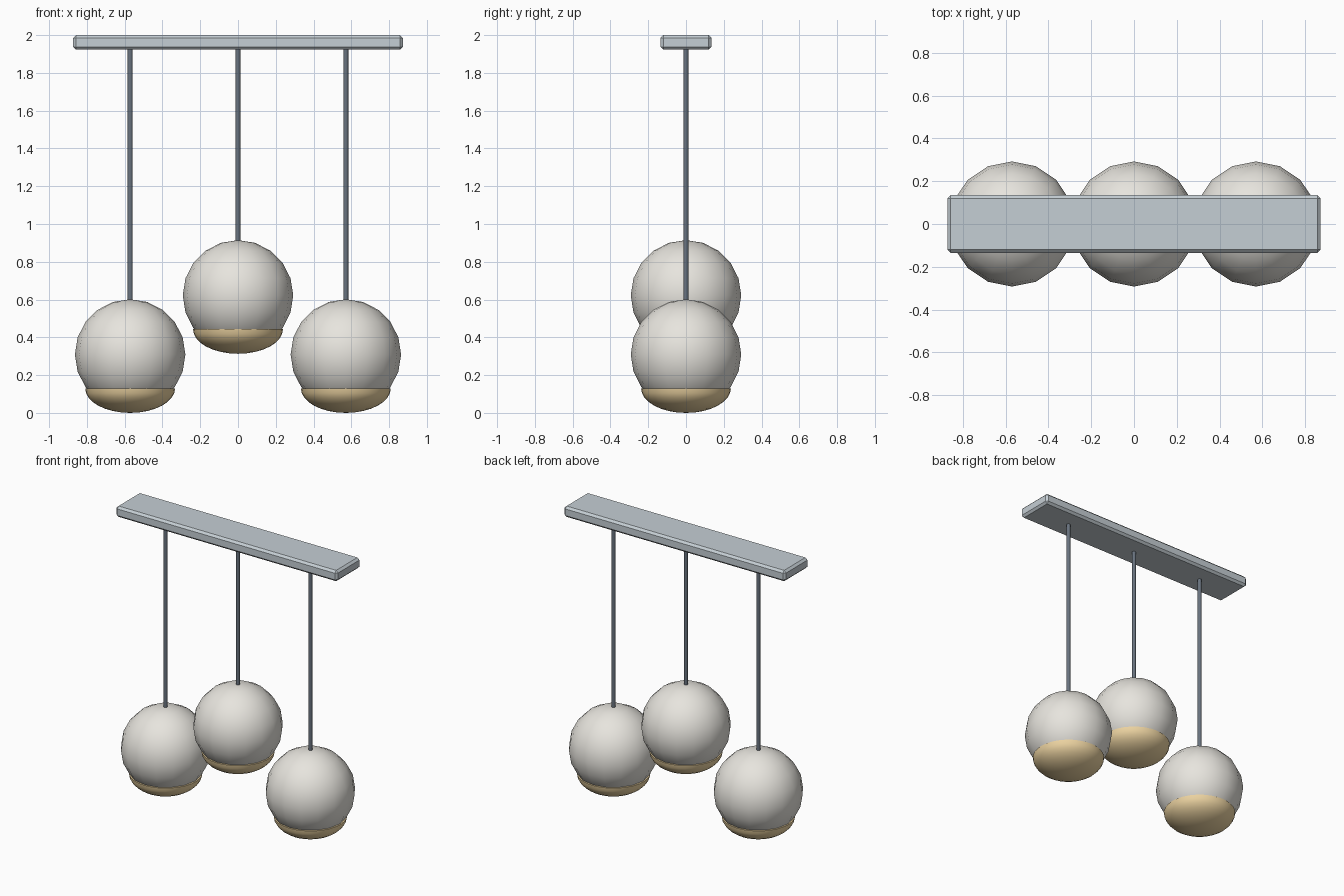
import bpy, bmesh, math
from mathutils import Matrix

if "Cube" in bpy.data.objects:
    bpy.data.objects.remove(bpy.data.objects["Cube"])


def material(name, rgb):
    m = bpy.data.materials.new(name)
    m.diffuse_color = (*rgb, 1)
    m.use_nodes = True
    m.node_tree.nodes["Principled BSDF"].inputs["Base Color"].default_value = m.diffuse_color
    return m


metal = material("brushed_metal", (0.56, 0.62, 0.66))
cord = material("dark_cord", (0.14, 0.17, 0.21))
shell = material("warm_white", (0.80, 0.78, 0.73))
amber = material("amber_glass", (0.85, 0.66, 0.36))


def add_object(name, bm, mat, loc, smooth=None):
    bmesh.ops.recalc_face_normals(bm, faces=bm.faces)
    me = bpy.data.meshes.new(name)
    bm.to_mesh(me)
    bm.free()
    me.materials.append(mat)
    ob = bpy.data.objects.new(name, me)
    bpy.context.collection.objects.link(ob)
    ob.location = loc
    if smooth:
        bpy.ops.object.select_all(action='DESELECT')
        ob.select_set(True)
        bpy.context.view_layer.objects.active = ob
        bpy.ops.object.shade_smooth_by_angle(angle=math.radians(smooth))
    return ob


# ceiling bar with chamfered edges
bm = bmesh.new()
bmesh.ops.create_cube(bm, size=1, matrix=Matrix.Diagonal((1.746, 0.27, 0.077, 1)))
bmesh.ops.bevel(bm, geom=bm.edges[:], offset=0.015, segments=1, affect='EDGES')
add_object("ceiling_bar", bm, metal, (0, 0, 1.9615))

R = 0.2925


def pendant(label, x, base):
    centre = base + 0.309
    # globe shade
    bm = bmesh.new()
    bmesh.ops.create_uvsphere(bm, u_segments=16, v_segments=10, radius=R)
    add_object(label + "_globe", bm, shell, (x, 0, centre), 40)

    # shallow glass bowl under the globe, closed on top
    bm = bmesh.new()
    bmesh.ops.create_uvsphere(bm, u_segments=32, v_segments=16, radius=1,
                              matrix=Matrix.Diagonal((0.238, 0.238, 0.13, 1)))
    bmesh.ops.delete(bm, geom=[v for v in bm.verts if v.co.z > 1e-4], context='VERTS')
    bmesh.ops.holes_fill(bm, edges=[e for e in bm.edges if e.is_boundary], sides=0)
    add_object(label + "_bowl", bm, amber, (x, 0, base + 0.13), 40)

    # hanging rod
    top, bottom = 1.93, centre + R - 0.02
    bm = bmesh.new()
    bmesh.ops.create_cone(bm, cap_ends=True, segments=10, radius1=0.0135,
                          radius2=0.0135, depth=top - bottom)
    add_object(label + "_rod", bm, cord, (x, 0, (top + bottom) / 2), 40)


for label, x, base in (("left", -0.571, 0.0), ("middle", 0.0, 0.313), ("right", 0.571, 0.0)):
    pendant(label, x, base)
